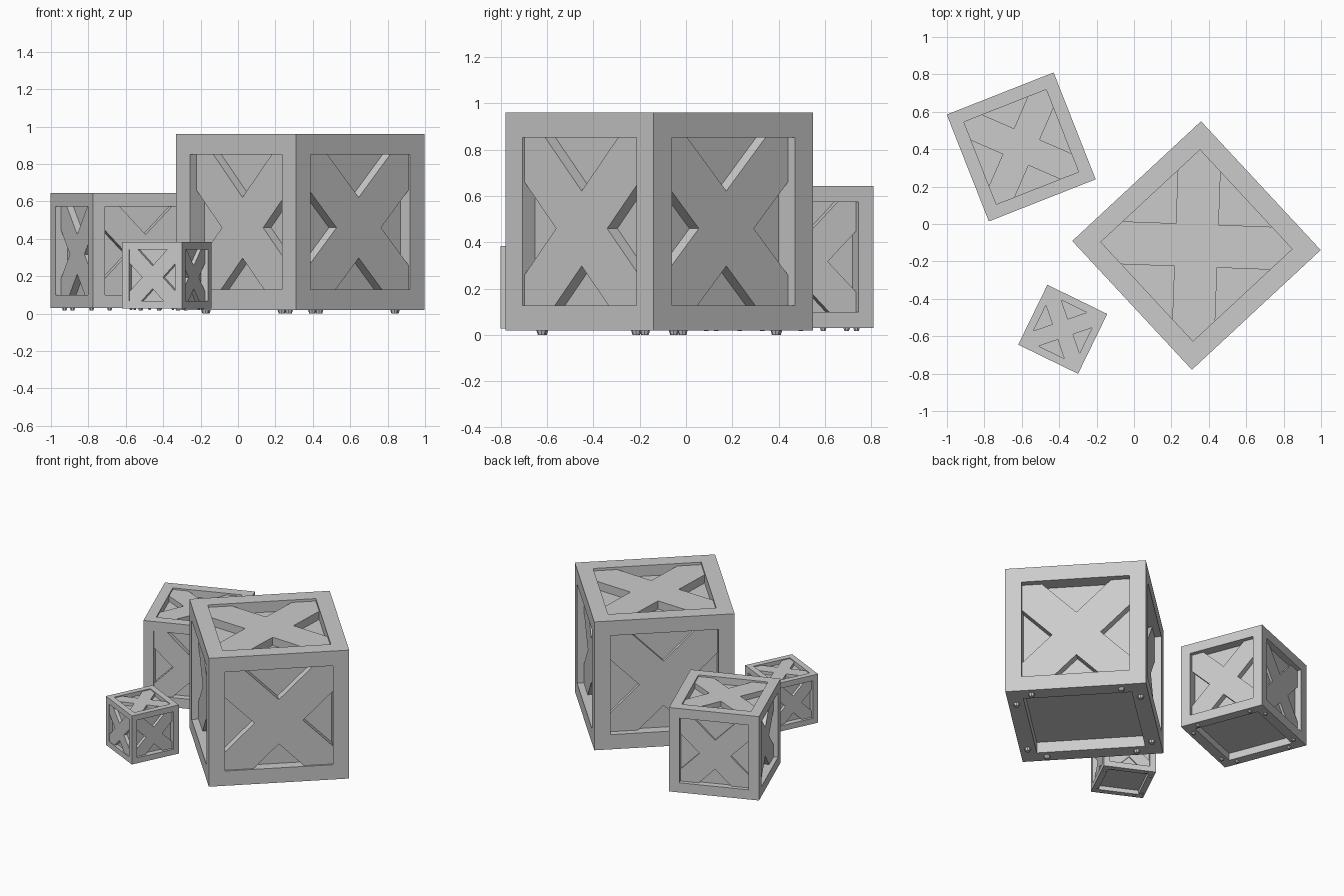
import bpy, bmesh
from math import radians, pi
from mathutils import Matrix, Vector

if "Cube" in bpy.data.objects:
    bpy.data.objects.remove(bpy.data.objects["Cube"])

S = 0.94          # side of the large crate, others are scaled copies
RIM = 0.108       # frame width
HALF = S / 2
WIN = HALF - RIM  # half size of each window
APEX = 0.162      # distance from cross centre to each notch
BOTTOM = 0.08     # depth of the underside recess

# Each face: orientation, depth of cross face, depth of panel, cross offset
TURN = [Matrix.Rotation(k * pi / 2, 4, 'Z') @ Matrix.Rotation(pi / 2, 4, 'X') for k in range(4)]
FACES = [
    (Matrix(), 0.018, 0.078, 0),
    (TURN[0], 0.012, 0.072, -0.03),
    (TURN[1], 0.045, 0.105, -0.03),
    (TURN[2], 0.045, 0.070, -0.03),
    (TURN[3], 0.047, 0.105, -0.03),
]


def finish(name, bm, mat):
    bmesh.ops.recalc_face_normals(bm, faces=bm.faces[:])
    me = bpy.data.meshes.new(name)
    bm.to_mesh(me)
    bm.free()
    ob = bpy.data.objects.new(name, me)
    ob.matrix_world = mat
    bpy.context.collection.objects.link(ob)


def panel_depth(normal):
    for m, lip, panel, shift in FACES:
        if normal.dot(m.to_3x3() @ Vector((0, 0, 1))) > 0.9:
            return panel
    return BOTTOM


# Cube with a recessed window on every side
def frame(name, mat):
    bm = bmesh.new()
    bmesh.ops.create_cube(bm, size=S)
    faces = bm.faces[:]
    bmesh.ops.inset_individual(bm, faces=faces, thickness=RIM, use_even_offset=True)
    for f in faces:
        n = f.normal.copy()
        new = bmesh.ops.extrude_discrete_faces(bm, faces=[f])['faces'][0]
        bmesh.ops.translate(bm, verts=new.verts[:], vec=-n * panel_depth(n))
    finish(name, bm, mat)


# Flat cross with four triangular notches, standing in the window of one face
def add_cross(bm, face_mat, lip, panel, shift):
    pts = []
    for k in range(4):
        rot = Matrix.Rotation(k * pi / 2, 2)
        c = rot.transposed() @ Vector((0, shift))   # centre seen from this edge
        b = WIN + c.y - APEX
        for p in ((-WIN, -WIN), (c.x - b, -WIN), (c.x, c.y - APEX), (c.x + b, -WIN)):
            pts.append(rot @ Vector(p))
    vs = [bm.verts.new(face_mat @ Vector((p.x, p.y, HALF - panel))) for p in pts]
    ext = bmesh.ops.extrude_face_region(bm, geom=[bm.faces.new(vs)])
    out = face_mat.to_3x3() @ Vector((0, 0, panel - lip))
    bmesh.ops.translate(bm, vec=out,
                        verts=[g for g in ext['geom'] if isinstance(g, bmesh.types.BMVert)])


def crosses(name, mat):
    bm = bmesh.new()
    for face in FACES:
        add_cross(bm, *face)
    finish(name, bm, mat)


# Small studs under the bottom frame, two per rail
def studs(name, mat):
    bm = bmesh.new()
    for a, b in ((0.415, 0.3), (0.3, 0.415)):
        for sx in (-1, 1):
            for sy in (-1, 1):
                bmesh.ops.create_cone(
                    bm, cap_ends=True, segments=8, radius1=0.016, radius2=0.023, depth=0.022,
                    matrix=Matrix.Translation((a * sx, b * sy, -HALF - 0.009)))
    finish(name, bm, mat)


# size label, centre x, centre y, bottom z, side, turn in degrees
CRATES = [
    ("large", 0.334, -0.115, 0.02, 0.94, 42.9),
    ("medium", -0.603, 0.412, 0.03, 0.614, 21.5),
    ("small", -0.381, -0.563, 0.028, 0.356, -26.0),
]
for label, x, y, z, side, turn in CRATES:
    m = (Matrix.Translation((x, y, z + side / 2))
         @ Matrix.Rotation(radians(turn), 4, 'Z') @ Matrix.Scale(side / S, 4))
    frame(label + "_crate_frame", m)
    crosses(label + "_crate_cross_boards", m)
    studs(label + "_crate_studs", m)
